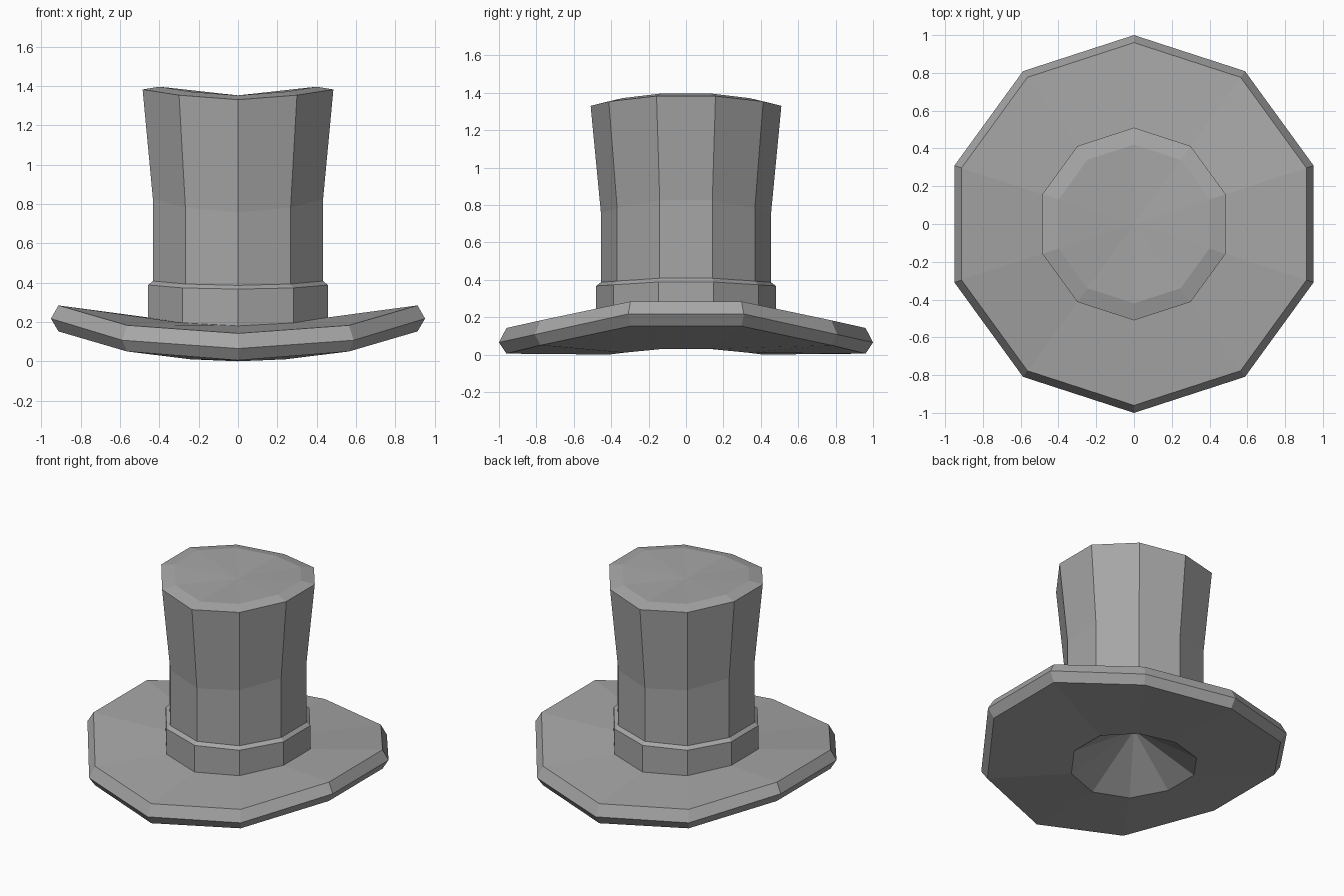
import bpy
import bmesh
from math import cos, sin, tau, pi

SIDES = 10

cube = bpy.data.objects.get("Cube")
if cube:
    bpy.data.objects.remove(cube, do_unlink=True)

felt = bpy.data.materials.new("grey_felt")
felt.use_nodes = True
grey = (0.38, 0.38, 0.38, 1)
felt.diffuse_color = grey
felt.node_tree.nodes["Principled BSDF"].inputs["Base Color"].default_value = grey


def add_ring(bm, radius, heights):
    """Ten-sided ring bent upwards at the sides; heights = (middle, shoulder, side)."""
    ring = []
    for k in range(SIDES):
        angle = pi / 2 + tau * k / SIDES
        step = k % 5
        ring.append(bm.verts.new((radius * cos(angle), radius * sin(angle),
                                  heights[min(step, 5 - step)])))
    return ring


def fan(bm, ring, height, up):
    centre = bm.verts.new((0, 0, height))
    for a, b in zip(ring, ring[1:] + ring[:1]):
        bm.faces.new((a, b, centre) if up else (b, a, centre))


def loft(name, rings, bottom=None, top=None):
    """Skin the rings from bottom to top, with optional fans to a centre point."""
    bm = bmesh.new()
    loops = [add_ring(bm, radius, heights) for radius, heights in rings]
    for low, high in zip(loops, loops[1:]):
        for k in range(SIDES):
            n = (k + 1) % SIDES
            bm.faces.new((low[k], low[n], high[n], high[k]))
    if bottom is not None:
        fan(bm, loops[0], bottom, False)
    if top is not None:
        fan(bm, loops[-1], top, True)
    mesh = bpy.data.meshes.new(name)
    bm.to_mesh(mesh)
    bm.free()
    mesh.materials.append(felt)
    obj = bpy.data.objects.new(name, mesh)
    bpy.context.collection.objects.link(obj)
    return obj


# Curled brim with a bevelled rim and a conical hollow underneath
loft("brim", [
    (0.41, (0.0, 0.01, 0.03)),
    (0.96, (0.005, 0.05, 0.152)),
    (1.0, (0.065, 0.107, 0.217)),
    (0.96, (0.142, 0.183, 0.284)),
    (0.48, (0.18, 0.195, 0.223)),
], bottom=0.27)

# Hat band with a sloping upper edge
loft("hat_band", [
    (0.48, (0.18, 0.195, 0.223)),
    (0.48, (0.367, 0.373, 0.388)),
    (0.455, (0.386, 0.393, 0.408)),
])

# Flared crown with a bevelled, saddle-shaped top
loft("crown", [
    (0.455, (0.386, 0.393, 0.408)),
    (0.455, (0.757, 0.782, 0.825)),
    (0.51, (1.33, 1.353, 1.382)),
    (0.42, (1.352, 1.371, 1.396)),
], top=1.352)
